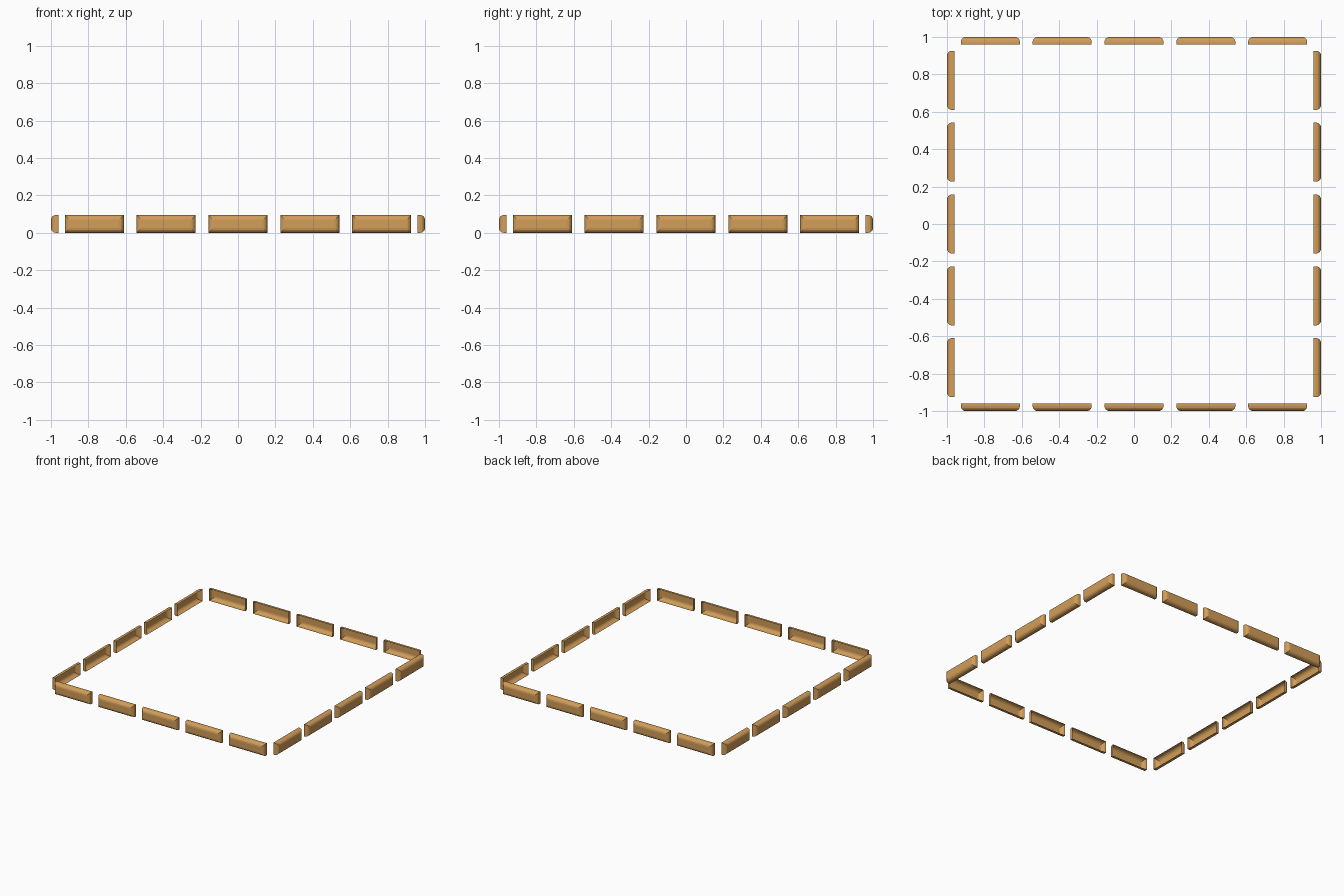
import bpy, bmesh, math
from mathutils import Matrix

if "Cube" in bpy.data.objects:
    bpy.data.objects.remove(bpy.data.objects["Cube"])

wood = bpy.data.materials.new("warm wood")
wood.diffuse_color = (0.65, 0.34, 0.10, 1)
wood.use_nodes = True
wood.node_tree.nodes["Principled BSDF"].inputs["Base Color"].default_value = wood.diffuse_color

HALF, HEIGHT, DEPTH, R = 0.158, 0.095, 0.04, 0.026
# Edge profile: (inset from the rim, depth from the open back), rounded to the face
profile = [(0, 0)] + [(R * (1 - math.cos(a)), DEPTH - R + R * math.sin(a))
                      for a in (i * math.pi / 8 for i in range(5))]

# One block: a rounded hollow shell, open on the inside of the frame
mesh = bpy.data.meshes.new("border_block")
bm = bmesh.new()
loops = []
for inset, d in profile:
    w, lo, hi = HALF - inset, inset, HEIGHT - inset
    y = -(1 - DEPTH + d)
    loops.append([bm.verts.new((x, y, z)) for x, z in
                  ((-w, lo), (w, lo), (w, hi), (-w, hi))])
for a, b in zip(loops, loops[1:]):
    for i in range(4):
        j = (i + 1) % 4
        bm.faces.new((a[i], a[j], b[j], b[i]))
bm.faces.new(loops[-1])
bm.normal_update()
bm.to_mesh(mesh)
bm.free()
mesh.materials.append(wood)

# Five blocks on each of the four sides
for side, name in enumerate(("front", "right", "back", "left")):
    for k in range(5):
        ob = bpy.data.objects.new(f"{name}_block_{k + 1}", mesh)
        bpy.context.collection.objects.link(ob)
        ob.matrix_world = (Matrix.Rotation(side * math.pi / 2, 4, 'Z')
                           @ Matrix.Translation(((k - 2) * 0.384, 0, 0)))
